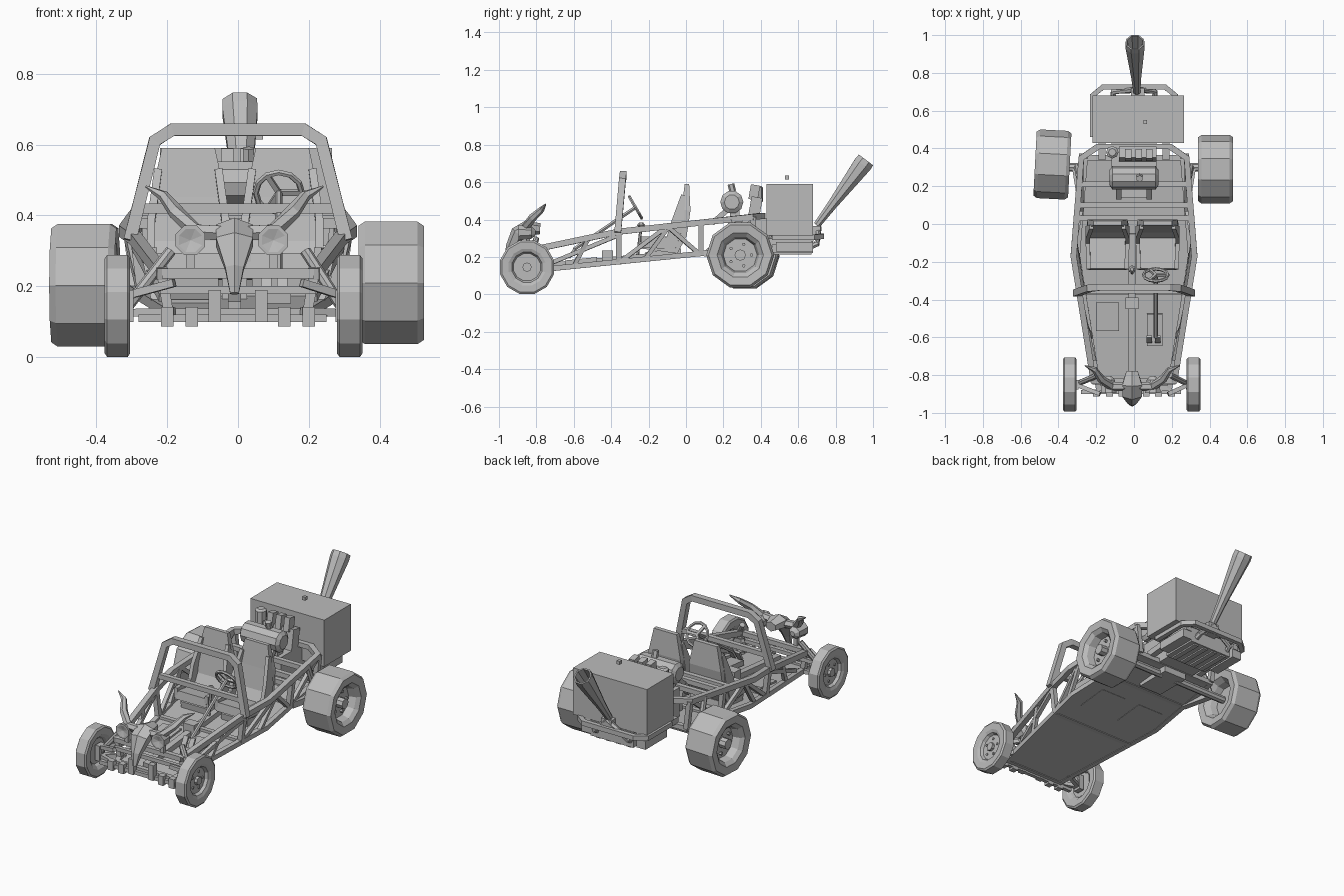
import bpy, bmesh, math
from mathutils import Vector, Matrix, Euler

default_cube = bpy.data.objects.get("Cube")
if default_cube:
    bpy.data.objects.remove(default_cube)

# One plain colour for everything
COLOUR = (.5, .5, .5, 1)
grey = bpy.data.materials.new("plain grey")
grey.use_nodes = True
grey.diffuse_color = COLOUR
grey.node_tree.nodes["Principled BSDF"].inputs["Base Color"].default_value = COLOUR

X, Y, Z = Vector((1, 0, 0)), Vector((0, 1, 0)), Vector((0, 0, 1))
THIN, MEDIUM, THICK = .011, .014, .018
SIDES = {"right": -1, "left": 1}


def finish(name, bm):
    bmesh.ops.recalc_face_normals(bm, faces=bm.faces)
    mesh = bpy.data.meshes.new(name)
    bm.to_mesh(mesh)
    bm.free()
    mesh.materials.append(grey)
    part = bpy.data.objects.new(name, mesh)
    bpy.context.collection.objects.link(part)
    return part


def box(name, location, size, pitch=0):
    bm = bmesh.new()
    rotation = Euler((math.radians(pitch), 0, 0))
    matrix = Matrix.LocRotScale(Vector(location), rotation, Vector(size))
    bmesh.ops.create_cube(bm, size=1, matrix=matrix)
    return finish(name, bm)


def skin(name, rings, loop=False):
    """Join rings of points; cap the ends unless the rings form a loop."""
    bm = bmesh.new()
    rows = [[bm.verts.new(point) for point in ring] for ring in rings]
    pairs = list(zip(rows, rows[1:]))
    if loop:
        pairs.append((rows[-1], rows[0]))
    else:
        bm.faces.new(rows[0])
        bm.faces.new(rows[-1])
    for first, second in pairs:
        for i in range(len(first)):
            bm.faces.new((first[i - 1], first[i], second[i], second[i - 1]))
    return finish(name, bm)


def sweep(name, path, radius=MEDIUM, sides=4, up=None):
    """Bar along a path; radius is one number, or a list with a number or pair per point."""
    path = [Vector(point) for point in path]
    steps = [(end - start).normalized() for start, end in zip(path, path[1:])]
    if up is None:
        up = Y if max(abs(step.z) for step in steps) > .8 else Z
    stretch = math.sqrt(2) if sides == 4 else 1
    rings = []
    for i, point in enumerate(path):
        along = (steps[max(i - 1, 0)] + steps[min(i, len(steps) - 1)]).normalized()
        first = (up - along * up.dot(along)).normalized()
        second = along.cross(first)
        size = radius[i] if isinstance(radius, list) else radius
        a, b = size if isinstance(size, tuple) else (size, size)
        angles = [math.tau * (side + .5) / sides for side in range(sides)]
        rings.append([point + (first * a * math.cos(angle) + second * b * math.sin(angle)) * stretch
                      for angle in angles])
    return skin(name, rings)


def lathe(name, profile, location, axis, sides=8, phase=0, loop=False):
    """Spin a profile of (radius, height) points round an axis."""
    axis = Vector(axis).normalized()
    guide = X if abs(axis.y) > .5 else Y
    first = (guide - axis * guide.dot(axis)).normalized()
    second = axis.cross(first)
    angles = [math.tau * (side + phase) / sides for side in range(sides)]
    rings = [[Vector(location) + axis * height
              + (first * math.cos(angle) + second * math.sin(angle)) * max(radius, .001)
              for angle in angles] for radius, height in profile]
    return skin(name, rings, loop)


def rod(name, start, end, radius, sides=8):
    start, end = Vector(start), Vector(end)
    length = (end - start).length
    return lathe(name, [(radius, 0), (radius, length)], start, end - start, sides)


# Wheels: tyre and dished rim in one spun profile, plus hub and bolts
TYRE = [(0, .3), (.5, .3), (.56, .75), (.68, .95), (.93, 1), (1, .8),
        (1, -.8), (.93, -1), (.68, -.95), (.56, -.6), (.5, -.2), (0, -.2)]


def wheel(name, centre, radius, half, side, sides, phase, turn=0):
    centre, out = Vector(centre), X * side * half
    profile = [(r * radius, h * half) for r, h in TYRE]
    parts = [lathe(name + "_tyre", profile, centre, out, sides, phase)]
    face = centre + out * .3
    parts.append(rod(name + "_hub", face, face + out * .45, radius / 6))
    for i in range(5):
        angle = math.tau * i / 5
        bolt = face + (Y * math.cos(angle) + Z * math.sin(angle)) * radius / 3
        parts.append(rod(name + "_bolt", bolt, bolt + out * .15, radius / 20, 6))
    spin = Matrix.Rotation(math.radians(turn), 4, "Z")
    for part in parts:
        part.data.transform(Matrix.Translation(centre) @ spin @ Matrix.Translation(-centre))


wheel("front_left_wheel", (.315, -.85, .145), .149, .036, 1, 12, .5)
wheel("front_right_wheel", (-.34, -.85, .145), .149, .036, -1, 12, .5)
wheel("rear_left_wheel", (.432, .29, .21), .182, .092, 1, 10, 0)
wheel("rear_right_wheel", (-.432, .315, .203), .182, .092, -1, 10, 0, turn=-3)


# The frame is widest at the seats, and its rails climb towards the back
def half_width(y):
    return .3 - .16 * max(-.17 - y, (y + .17) / 2)


def low(side, y):
    return Vector((side * half_width(y), y, .21 + y / 10))


def high(side, y):
    slope = .21 if y < -.36 else .11
    return Vector((side * (half_width(y) + .02), y, .335 + (y + .36) * slope))


FLOOR_STATIONS = (-.88, -.17, .36)
skin("floor_pan", [[low(-1, y), low(1, y), low(1, y) - Z * THIN, low(-1, y) - Z * THIN]
                   for y in FLOOR_STATIONS])

for tag, s in SIDES.items():
    sweep(tag + "_lower_rail", [low(s, y) for y in FLOOR_STATIONS], MEDIUM)
    sweep(tag + "_upper_rail", [high(s, y) for y in (-.84, -.36, -.17, .1, .35)] + [(s * .19, .41, .42)], .016)
    sweep(tag + "_front_brace", [low(s, -.72) + Z * .03, high(s, -.37) - Z * .02], THIN)
    for bottom, top in ((-.82, -.82), (-.36, -.36), (.08, .08), (.36, .36)):
        sweep(tag + "_upright", [low(s, bottom), high(s, top)], MEDIUM)
    for bottom, top in ((-.6, -.52), (-.35, -.1), (-.22, -.09), (.07, -.1), (.1, .35)):
        sweep(tag + "_diagonal", [low(s, bottom), high(s, top)], THIN)
    sweep(tag + "_engine_rail", [(s * .17, .34, .27), (s * .17, .68, .3)], THICK)

# Cross members of the frame
for y in (-.83, .03, .1, .21):
    sweep("upper_cross_bar", [high(-1, y), high(1, y)])
for y in (-.87, -.36, .1, .35):
    sweep("floor_cross_bar", [low(-1, y), low(1, y)])
sweep("tail_bar", [(-.2, .41, .42), (.2, .41, .42)])
sweep("dash_bar", [(-.27, -.355, .42), (.27, -.355, .42)])
sweep("nose_bar", [(-.22, -.84, .19), (.22, -.84, .19)], THIN)

# Roll hoop
half_hoop = [(.305, -.365, .33), (.235, -.34, .61), (.185, -.335, .642)]
sweep("roll_hoop", [(-x, y, z) for x, y, z in half_hoop] + half_hoop[::-1], THICK)

# Front bumper and its clamps
sweep("front_bumper", [(-.28, -.89, .11), (.25, -.89, .11)], THIN)
for s in SIDES.values():
    box("tall_bumper_clamp", (s * .065, -.895, .145), (.035, .035, .09))
    for x in (.13, .2):
        box("bumper_clamp", (s * x, -.895, .115), (.035, .035, .055))

# Suspension and axles
for tag, s in SIDES.items():
    hub = Vector((s * .3 - .01, -.85, .145))
    for y in (-.9, -.79):
        sweep(tag + "_lower_arm", [(s * .18, y, .13), hub - Z * .02], THIN)
        sweep(tag + "_upper_arm", [(s * .18, y, .21), hub + Z * .03], THIN)
    box(tag + "_steering_knuckle", hub, (.03, .05, .09))
    rod(tag + "_front_shock", (s * .19, -.8, .3), hub, .016)
    rod(tag + "_rear_axle", (s * .05, .3, .21), (s * .4, .3, .21), .022)
    sweep(tag + "_trailing_arm", [low(s, .1), (s * .31, .3, .21)], THICK)
    rod(tag + "_rear_shock", (s * .3, .3, .22), high(s, .24), THICK)

# Headlights, horns and the horned skull on the nose
for tag, s in SIDES.items():
    lamp = Vector((s * .117 - .017, -.895, .33))
    lathe(tag + "_headlight", [(.015, .09), (.035, .07), (.045, 0), (.035, 0), (0, .01)], lamp, Y, phase=.5)
    sweep(tag + "_headlight_stalk", [lamp + Y * .05 - Z * .08, lamp + Y * .05], THIN)
    horn = [(.04, -.86, .35), (.11, -.86, .355), (.165, -.82, .41), (.2, -.77, .455), (.25, -.75, .482)]
    sweep(tag + "_horn", [(s * x - .01, y, z) for x, y, z in horn], [.024, .024, .022, .016, .003], 6)
skull = [(-.78, .35), (-.85, .355), (-.9, .325), (-.935, .25), (-.955, .18)]
sweep("skull", [(-.01, y, z) for y, z in skull],
      [(.035, .03), (.06, .04), (.06, .04), (.03, .03), (.014, .012)], 6, X)

# Bucket seats: cushion, tapered back and raised sides
for tag, x in (("right", -.14), ("left", .125)):
    seat = [(-.24, .27), (-.06, .245), (-.02, .32), (0, .45), (.005, .59)]
    sweep(tag + "_seat", [(x, y, z) for y, z in seat],
          [(.1, .025), (.11, .03), (.11, .025), (.105, .024), (.075, .012)], 4, X)
    for s in SIDES.values():
        bolster = [(.1, -.24, .28), (.105, -.08, .275), (.105, -.045, .38), (.085, -.015, .53)]
        sweep(tag + "_seat_bolster", [(x + s * out, y, z) for out, y, z in bolster],
              [(THIN, .03), (THIN, .04), (THIN, .035), (THIN, THIN)], 4, X)
    box(tag + "_seat_base", (x, -.12, .21), (.17, .19, .05), pitch=6)

# Steering wheel and column
centre, lean = Vector((.115, -.27, .465)), Vector((0, .87, .5))
angles = [math.tau * i / 6 for i in range(6)]
rim = [(.065 + .009 * math.cos(angle), .009 * math.sin(angle)) for angle in angles]
lathe("steering_wheel", rim, centre, lean, 12, loop=True)
for angle in angles[::2]:
    reach = X * math.cos(angle) + lean.cross(X) * math.sin(angle)
    sweep("steering_spoke", [centre, centre + reach * .06], .007, up=lean)
rod("steering_column", centre, (.115, -.6, .24), THIN, 6)

# Cockpit floor fittings
sweep("floor_tunnel", [(-.01, -.85, .14), (-.01, -.05, .215)], THICK)
box("gear_console", (-.01, -.42, .2), (.07, .06, .07))
rod("gear_lever", (-.01, -.26, .2), (-.01, -.24, .36), .008, 6)
lathe("gear_knob", [(.01, -.015), (.022, 0), (.01, .015)], (-.01, -.24, .37), Z, 6)
box("floor_plate", (-.14, -.49, .165), (.12, .15, .012), pitch=6)
box("pedal_box", (.11, -.56, .175), (.08, .17, .03), pitch=6)
for x in (.08, .125):
    box("pedal", (x, -.61, .22), (.03, .012, .06), pitch=-30)

# Engine, fuel tank and intakes behind the seats
box("engine_block", (0, .34, .32), (.24, .22, .17))
box("gearbox", (0, .25, .24), (.15, .22, .09))
lathe("fuel_tank", [(.04, -.13), (.062, -.115), (.062, .115), (.04, .13)], (0, .245, .493), X, 10)
for s in SIDES.values():
    sweep("tank_leg", [(s * .08, .14, .38), (s * .08, .22, .45)], MEDIUM)
    box("tank_foot", (s * .08, .26, .42), (.03, .05, .07))
box("intake_manifold", (.02, .37, .46), (.2, .06, .12), pitch=-10)
for x in (-.03, .025, .08):
    box("carburettor", (x, .365, .545), (.035, .05, .08), pitch=-10)
lathe("air_filter", [(.025, 0), (.033, .01), (.033, .08), (.02, .09)], (-.115, .38, .49), Z)
rod("fuel_cap", (.03, .25, .55), (.03, .24, .59), THICK, 6)

# Rear box with its loose cap
box("rear_box", (.0225, .555, .452), (.485, .25, .276))
box("box_cap", (.06, .54, .625), (.02, .02, .02))

# Machinery below the box: ribbed sump, silencers, tail loop and headers
box("sump", (.01, .57, .265), (.28, .22, .09))
for i in range(4):
    box("sump_rib", (i * .065 - .09, .57, .222), (.03, .2, .02))
tail = [(.22, .46, .305), (.22, .68, .305), (.165, .725, .31)]
sweep("tail_loop", [(-x, y, z) for x, y, z in tail] + tail[::-1])
for tag, s in SIDES.items():
    box(tag + "_silencer", (s * .18, .58, .255), (.06, .2, .05))
    sweep(tag + "_header_pipe", [(s * .11, .66, .25), (s * .11, .7, .27), (.02, .71, .36)], .016, 6)
box("pipe_bracket", (.02, .7, .33), (.07, .04, .07))

# Flared exhaust stack, open at the top
base, tip = Vector((.015, .7, .37)), Vector((.005, .962, .718))
length = (tip - base).length
stack = [(.02, 0), (.028, .3), (.054, .93), (.052, 1), (.044, 1), (.03, .6)]
lathe("exhaust_stack", [(radius, part * length) for radius, part in stack], base, tip - base, phase=.5)
